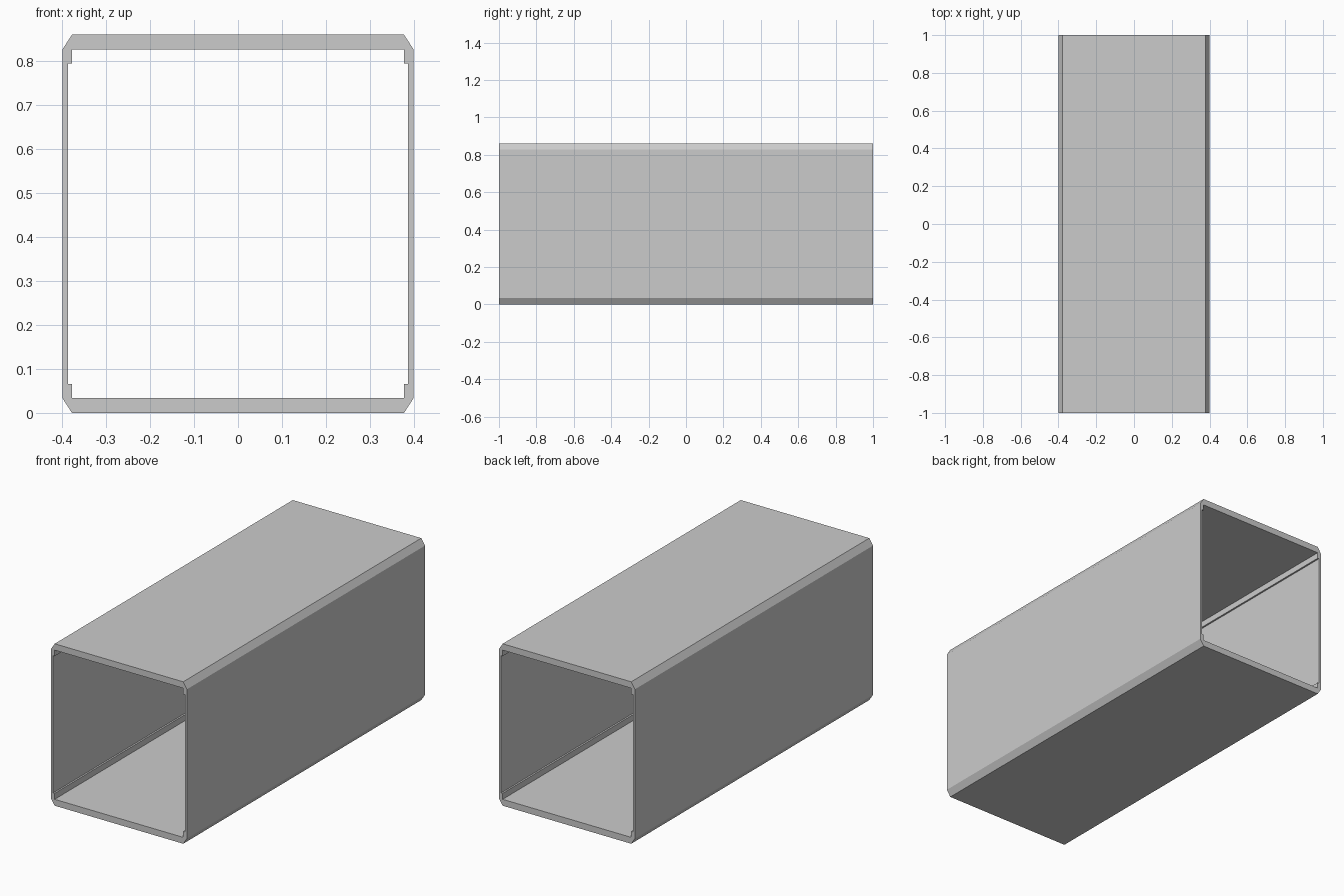
import bpy, bmesh

if "Cube" in bpy.data.objects:
    bpy.data.objects.remove(bpy.data.objects["Cube"])

HEIGHT, LENGTH = 0.861, 2.0
MID = HEIGHT / 2

# Lower right quarter of the tube section: slab, chamfered corner, thin wall, inner lip
quarter = [(0, 0), (0.378, 0), (0.4, 0.034), (0.4, MID), (0.387, MID),
           (0.387, 0.066), (0.378, 0.066), (0.378, 0.034), (0, 0.034)]

bm = bmesh.new()
face = bm.faces.new([bm.verts.new((x, -LENGTH / 2, z - MID)) for x, z in quarter])
ext = bmesh.ops.extrude_face_region(bm, geom=[face], use_keep_orig=True)
moved = [g for g in ext["geom"] if isinstance(g, bmesh.types.BMVert)]
bmesh.ops.translate(bm, verts=moved, vec=(0, LENGTH, 0))

# Open the seams on both mirror planes
seams = [f for f in bm.faces
         if all(abs(v.co.x) < 1e-5 for v in f.verts)
         or all(abs(v.co.z) < 1e-5 for v in f.verts)]
bmesh.ops.delete(bm, geom=seams, context='FACES')

# Mirror to the full section
for axis in ('X', 'Z'):
    bmesh.ops.mirror(bm, geom=bm.verts[:] + bm.edges[:] + bm.faces[:],
                     axis=axis, merge_dist=1e-4)
bmesh.ops.remove_doubles(bm, verts=bm.verts, dist=1e-4)
bmesh.ops.recalc_face_normals(bm, faces=bm.faces)
bmesh.ops.translate(bm, verts=bm.verts, vec=(0, 0, MID))

mesh = bpy.data.meshes.new("square_duct")
bm.to_mesh(mesh)
bm.free()
bpy.context.collection.objects.link(bpy.data.objects.new("square_duct", mesh))
